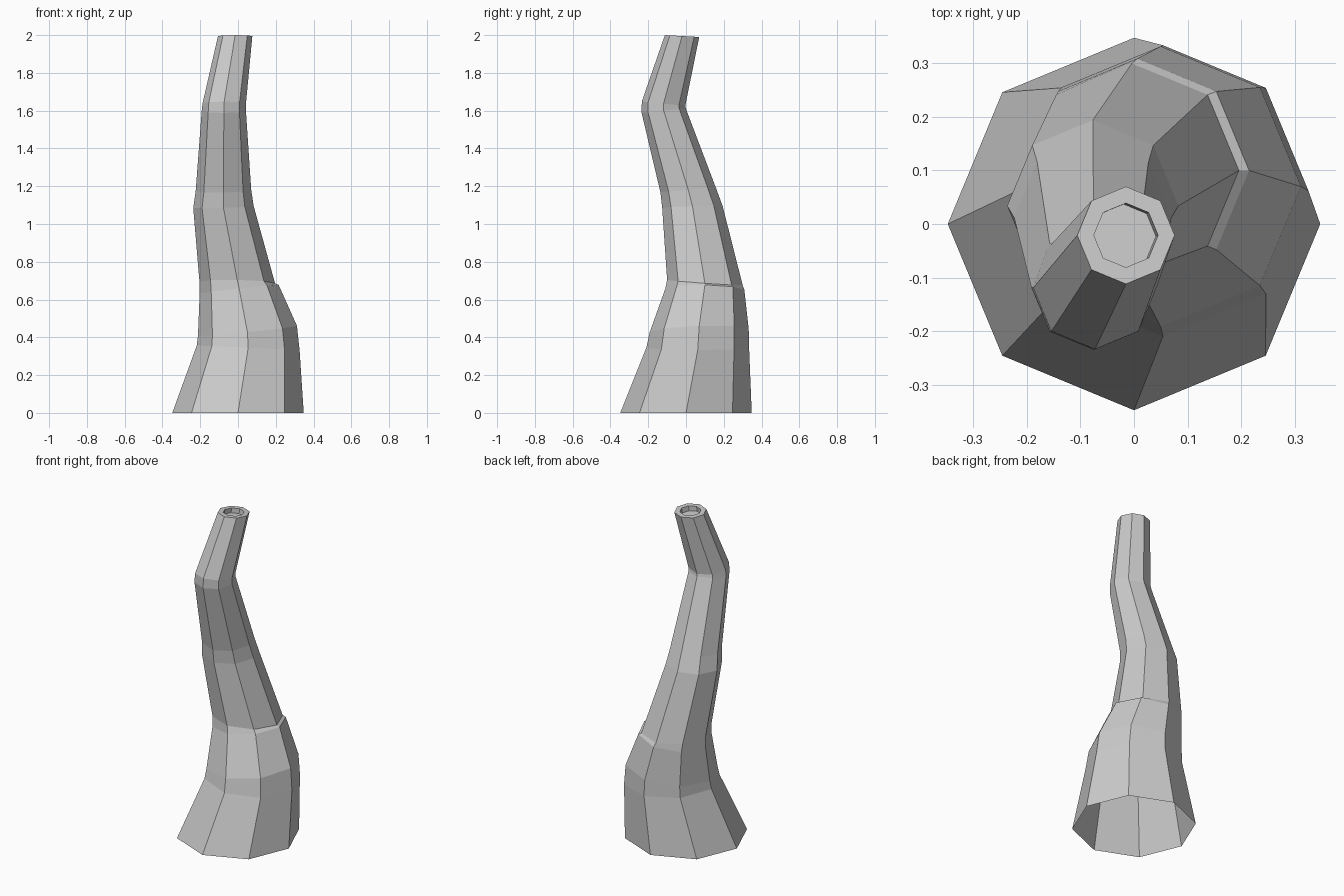
import bpy, bmesh
from math import cos, sin, tau

SIDES = 8
# trunk rings: centre x, y, z, radius, tilt slope along x, tilt slope along y
RINGS = [
    (0, 0, 0, 0.348, 0, 0),
    (0.054, 0.062, 0.345, 0.272, -0.045, 0),
    (0.050, 0.070, 0.435, 0.262, 0.10, 0.03),
    (0.006, 0.100, 0.655, 0.209, 0.11, -0.02),
    (-0.004, 0.100, 0.690, 0.200, -0.02, -0.07),
    (-0.077, 0.034, 1.090, 0.160, 0.03, 0.03),
    (-0.077, 0.012, 1.178, 0.147, 0.02, 0.08),
    (-0.075, -0.118, 1.600, 0.117, 0, 0.10),
    (-0.073, -0.119, 1.637, 0.115, 0, -0.10),
    (-0.015, -0.021, 1.995, 0.091, 0, -0.055),
    # inset rim and sunken floor of the cut end
    (-0.015, -0.021, 1.995, 0.060, 0, -0.055),
    (-0.019, -0.023, 1.965, 0.060, 0, -0.055),
]


def add_ring(bm, x, y, z, r, sx, sy):
    verts = []
    for i in range(SIDES):
        dx, dy = r * cos(tau * i / SIDES), r * sin(tau * i / SIDES)
        verts.append(bm.verts.new((x + dx, y + dy, z + sx * dx + sy * dy)))
    return verts


# tree trunk, open at the base
bm = bmesh.new()
rings = [add_ring(bm, *ring) for ring in RINGS]
for low, high in zip(rings, rings[1:]):
    for i in range(SIDES):
        j = (i + 1) % SIDES
        bm.faces.new((low[i], low[j], high[j], high[i]))
bm.faces.new(rings[-1])

mesh = bpy.data.meshes.new("tree_trunk")
bm.to_mesh(mesh)
bm.free()
bpy.context.collection.objects.link(bpy.data.objects.new("tree_trunk", mesh))
